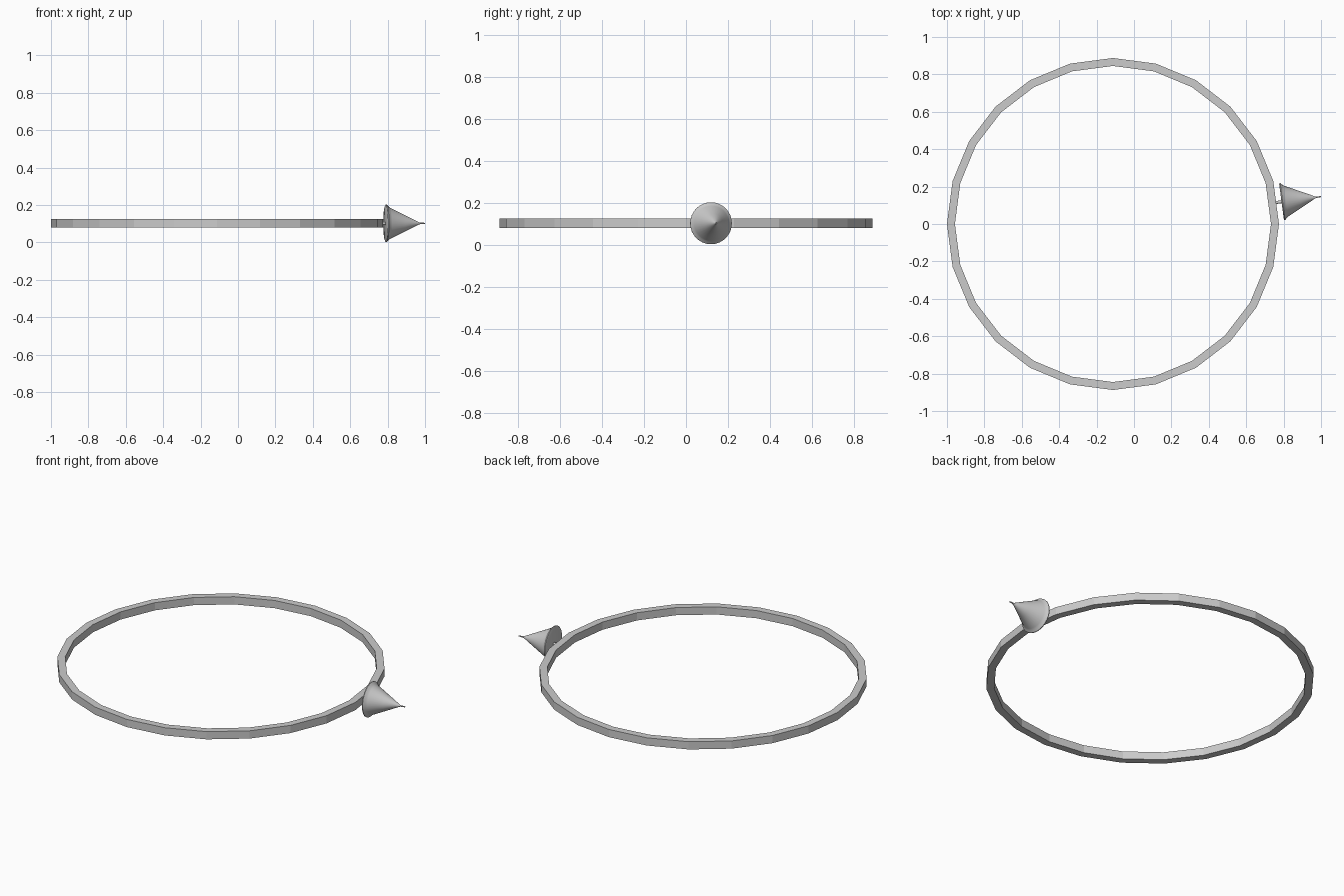
import bpy
from math import cos, sin, pi, radians
from mathutils import Matrix

if "Cube" in bpy.data.objects:
    bpy.data.objects.remove(bpy.data.objects["Cube"])

CX, CZ = -0.1125, 0.102      # ring centre
ANGLE = radians(7.5)         # the cone sits on the middle of one facet


def lathe(name, profile, sides, matrix, closed=False):
    """Spin (radius, height) points round local z; cap the ends if not closed."""
    verts, faces = [], []
    n = len(profile)
    for i in range(sides):
        a = 2 * pi * i / sides
        verts += [(r * cos(a), r * sin(a), h) for r, h in profile]
    for i in range(sides):
        a, b = i * n, (i + 1) % sides * n
        for j in range(n if closed else n - 1):
            k = (j + 1) % n
            faces.append((a + j, b + j, b + k, a + k))
    if not closed:
        faces.append([i * n for i in reversed(range(sides))])
        faces.append([i * n + n - 1 for i in range(sides)])
    mesh = bpy.data.meshes.new(name)
    mesh.from_pydata(verts, [], faces)
    mesh.update()
    obj = bpy.data.objects.new(name, mesh)
    bpy.context.collection.objects.link(obj)
    obj.matrix_world = matrix
    return obj


def smooth(obj, angle):
    bpy.ops.object.select_all(action='DESELECT')
    obj.select_set(True)
    bpy.context.view_layer.objects.active = obj
    bpy.ops.object.shade_smooth_by_angle(angle=radians(angle))


# Faceted hoop with a square section
lathe("ring_band", [(0.845, -0.023), (0.8875, -0.023), (0.8875, 0.023), (0.845, 0.023)],
      24, Matrix.Translation((CX, 0, CZ)), closed=True)

# Local z points outward from the ring along the facet direction
outward = (Matrix.Translation((CX, 0, CZ)) @ Matrix.Rotation(ANGLE, 4, 'Z')
           @ Matrix.Rotation(pi / 2, 4, 'Y'))

# Small peg joining the spike to the band
smooth(lathe("mount_peg", [(0.008, 0.87), (0.008, 0.915)], 16, outward), 40)

# Spike: flared rim, cone and thin needle tip
smooth(lathe("cone_spike", [
    (0.096, 0.909), (0.100, 0.911), (0.100, 0.915), (0.094, 0.921),
    (0.088, 0.927), (0.083, 0.934), (0.045, 1.011), (0.012, 1.077),
    (0.006, 1.089), (0.004, 1.097), (0.003, 1.122)], 32, outward), 40)
